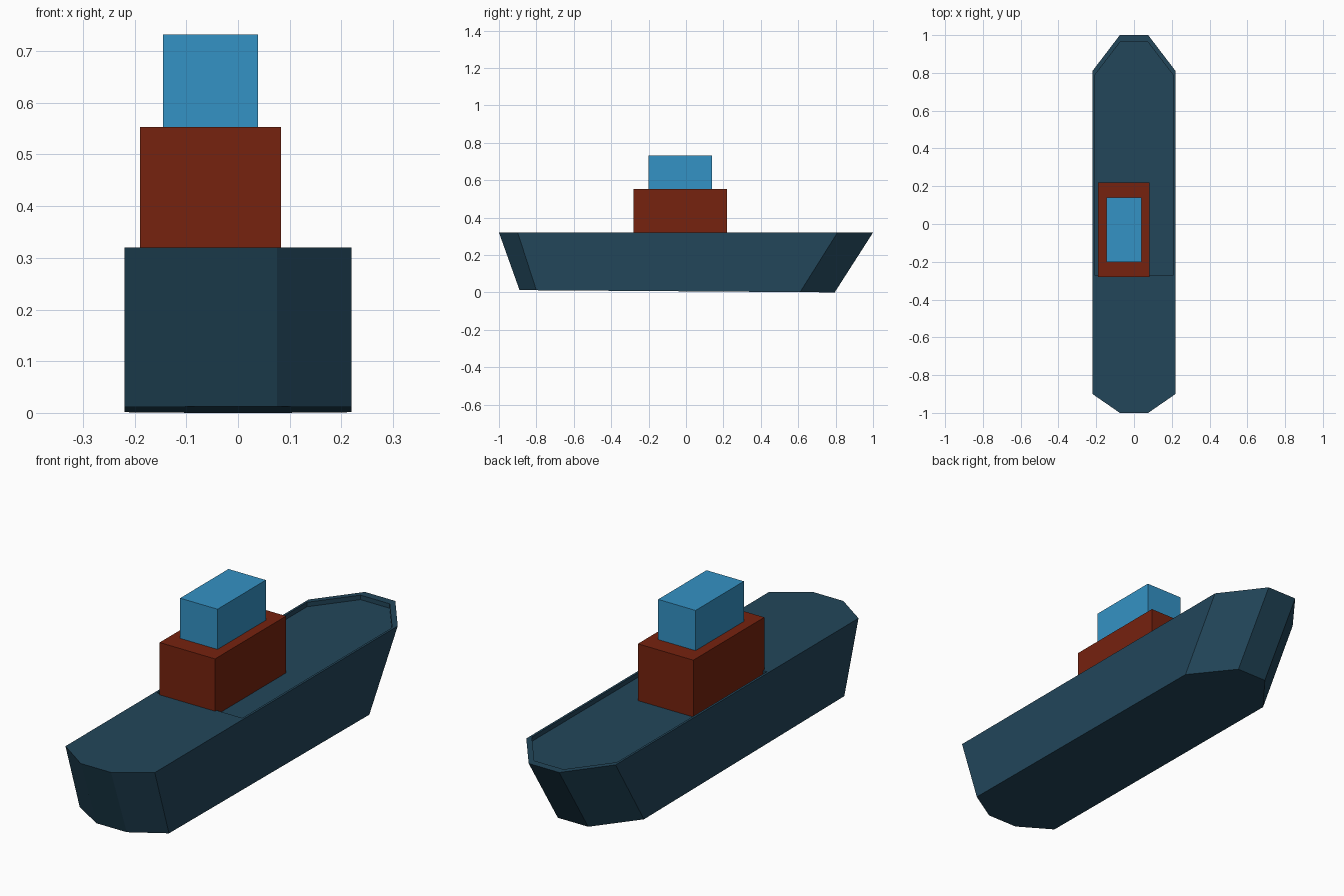
import bpy, bmesh

if "Cube" in bpy.data.objects:
    bpy.data.objects.remove(bpy.data.objects["Cube"])


def material(name, rgb):
    m = bpy.data.materials.new(name)
    m.diffuse_color = (*rgb, 1)
    m.use_nodes = True
    m.node_tree.nodes["Principled BSDF"].inputs["Base Color"].default_value = m.diffuse_color
    return m


navy = material("navy hull", (0.016, 0.061, 0.102))
rust = material("rust red", (0.181, 0.016, 0.0045))
blue = material("bright blue", (0.034, 0.287, 0.555))


def loft(name, lower, upper, mat):
    """Closed solid between two loops with equal point counts."""
    bm = bmesh.new()
    a = [bm.verts.new(p) for p in lower]
    b = [bm.verts.new(p) for p in upper]
    bm.faces.new(a[::-1])
    bm.faces.new(b)
    n = len(a)
    for i in range(n):
        j = (i + 1) % n
        bm.faces.new((a[i], a[j], b[j], b[i]))
    bmesh.ops.recalc_face_normals(bm, faces=bm.faces)
    me = bpy.data.meshes.new(name)
    bm.to_mesh(me)
    bm.free()
    me.materials.append(mat)
    ob = bpy.data.objects.new(name, me)
    bpy.context.collection.objects.link(ob)
    return ob


def mirrored(half, z):
    """Loop from right-hand (x, y) points, mirrored in x; z is a function of y."""
    pts = half + [(-x, y) for x, y in reversed(half)]
    return [(x, y, z(y)) for x, y in pts]


def box(name, x0, x1, y0, y1, z0, z1, mat):
    loop = [(x0, y0), (x1, y0), (x1, y1), (x0, y1)]
    return loft(name, [(x, y, z0) for x, y in loop], [(x, y, z1) for x, y in loop], mat)


# Hull: vertical sides, raked bow and stern, keel rising slightly aft
deck = 0.32
hull = loft("hull",
            mirrored([(0.075, -0.89), (0.22, -0.80), (0.22, 0.61), (0.075, 0.795)],
                     lambda y: 0.012 * (0.795 - y) / 1.685),
            mirrored([(0.075, -1.0), (0.22, -0.90), (0.22, 0.81), (0.075, 1.0)],
                     lambda y: deck),
            navy)

# Shallow well sunk into the forward deck
well = [(0.21, -0.27), (0.21, 0.785), (0.072, 0.965)]
cutter = loft("deck_well_cutter", mirrored(well, lambda y: deck - 0.02),
              mirrored(well, lambda y: deck + 0.1), navy)
cutter.hide_render = True
cutter.hide_viewport = True
cut = hull.modifiers.new("deck well", 'BOOLEAN')
cut.operation = 'DIFFERENCE'
cut.solver = 'EXACT'
cut.object = cutter

# Superstructure, set to the left of the centre line
box("deckhouse", -0.19, 0.083, -0.28, 0.22, 0.299, 0.553, rust)
box("bridge", -0.145, 0.039, -0.20, 0.14, 0.553, 0.732, blue)
